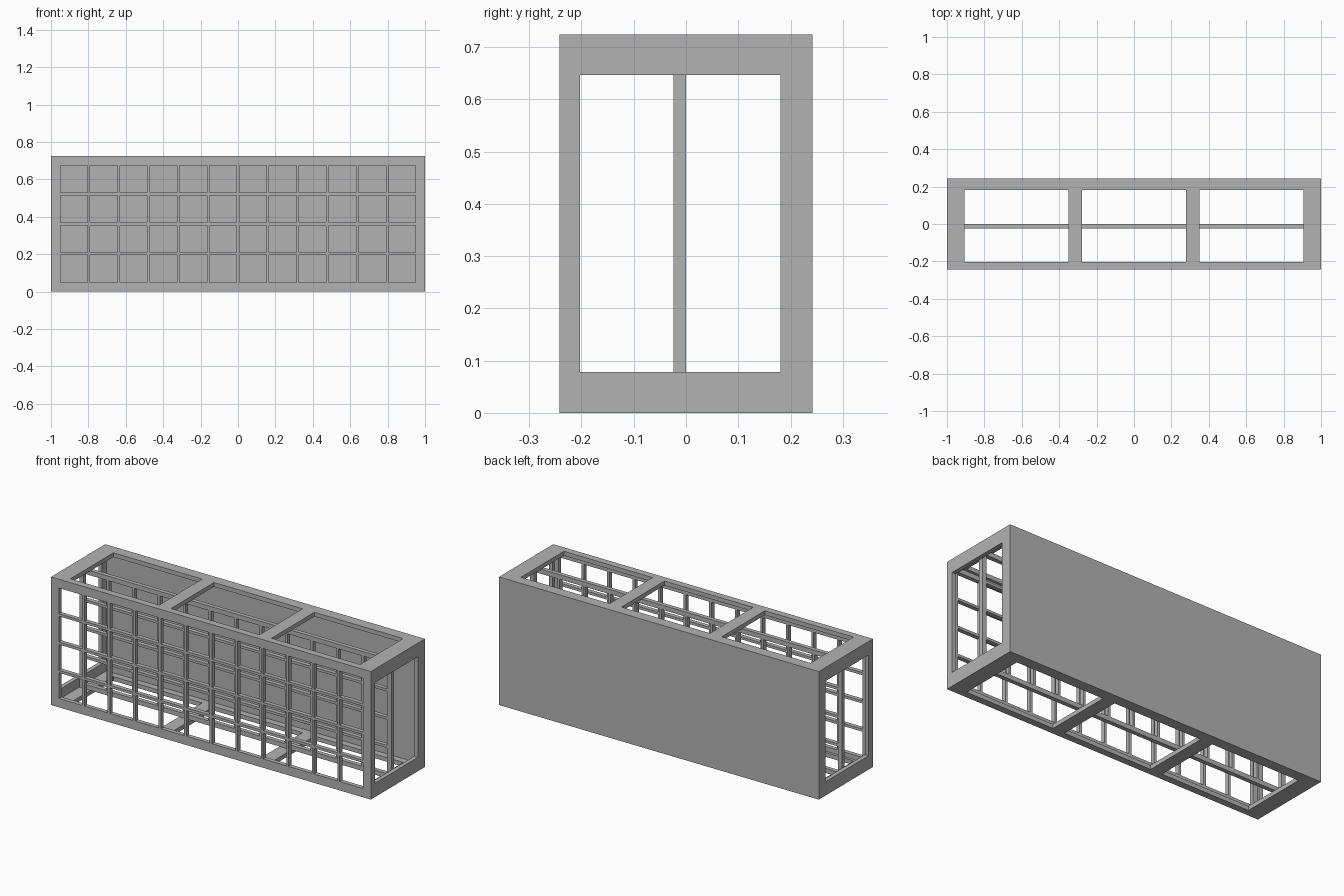
import bpy
import bmesh
from mathutils import Vector

cube = bpy.data.objects.get("Cube")
if cube:
    bpy.data.objects.remove(cube, do_unlink=True)

HALF_X, HALF_Y, HEIGHT = 1.0, 0.242, 0.724
WALL = 0.024
COLS, ROWS = 12, 4
BORDER, BAR = 0.05, 0.0145

grey = bpy.data.materials.new("plain grey")
grey.use_nodes = True
colour = (0.45, 0.45, 0.45, 1)
grey.diffuse_color = colour
grey.node_tree.nodes["Principled BSDF"].inputs["Base Color"].default_value = colour


def panel(name, axes, u_cuts, v_cuts, start):
    """Flat panel whose cuts alternate solid, open, solid, one wall thick."""
    u_axis, v_axis, depth_axis = ("xyz".index(a) for a in axes)

    def point(u, v):
        p = Vector()
        p[u_axis], p[v_axis], p[depth_axis] = u, v, start
        return p

    bm = bmesh.new()
    grid = [[bm.verts.new(point(u, v)) for v in v_cuts] for u in u_cuts]
    for i in range(len(u_cuts) - 1):
        for j in range(len(v_cuts) - 1):
            if i % 2 and j % 2:
                continue
            bm.faces.new((grid[i][j], grid[i + 1][j],
                          grid[i + 1][j + 1], grid[i][j + 1]))
    result = bmesh.ops.extrude_face_region(bm, geom=bm.faces[:])
    moved = [g for g in result["geom"] if isinstance(g, bmesh.types.BMVert)]
    shift = Vector()
    shift[depth_axis] = WALL
    bmesh.ops.translate(bm, verts=moved, vec=shift)
    bmesh.ops.recalc_face_normals(bm, faces=bm.faces[:])
    mesh = bpy.data.meshes.new(name)
    bm.to_mesh(mesh)
    bm.free()
    mesh.materials.append(grey)
    obj = bpy.data.objects.new(name, mesh)
    bpy.context.collection.objects.link(obj)
    return obj


def window_cuts(low, high, count, trim=0):
    """Edges of evenly spaced windows; trim shortens the outer border."""
    first, last = low + BORDER, high - BORDER
    size = (last - first - BAR * (count - 1)) / count
    cuts = [low + trim]
    for k in range(count):
        a = first + k * (size + BAR)
        cuts += [a, a + size]
    return cuts + [high - trim]


# Front lattice, inner lattice and solid back
panel("front_lattice", "xzy", window_cuts(-HALF_X, HALF_X, COLS),
      window_cuts(0, HEIGHT, ROWS), -HALF_Y)
panel("middle_lattice", "xzy", window_cuts(-HALF_X, HALF_X, COLS, WALL),
      window_cuts(0, HEIGHT, ROWS, WALL), -WALL)
panel("back_panel", "xzy", [-HALF_X, HALF_X], [0, HEIGHT], HALF_Y - WALL)

# Open end frames
inner_y = HALF_Y - WALL
depth_cuts = [-inner_y, -0.203, 0.181, inner_y]
for name, x in (("right_end_frame", -HALF_X), ("left_end_frame", HALF_X - WALL)):
    panel(name, "yzx", depth_cuts, [0, 0.078, 0.647, HEIGHT], x)

# Top and bottom frames with three openings
inner_x = HALF_X - WALL
half_cuts = [0.277, 0.351, 0.906, inner_x]
length_cuts = [-c for c in reversed(half_cuts)] + half_cuts
for name, z in (("bottom_frame", 0), ("top_frame", HEIGHT - WALL)):
    panel(name, "xyz", length_cuts, depth_cuts, z)
